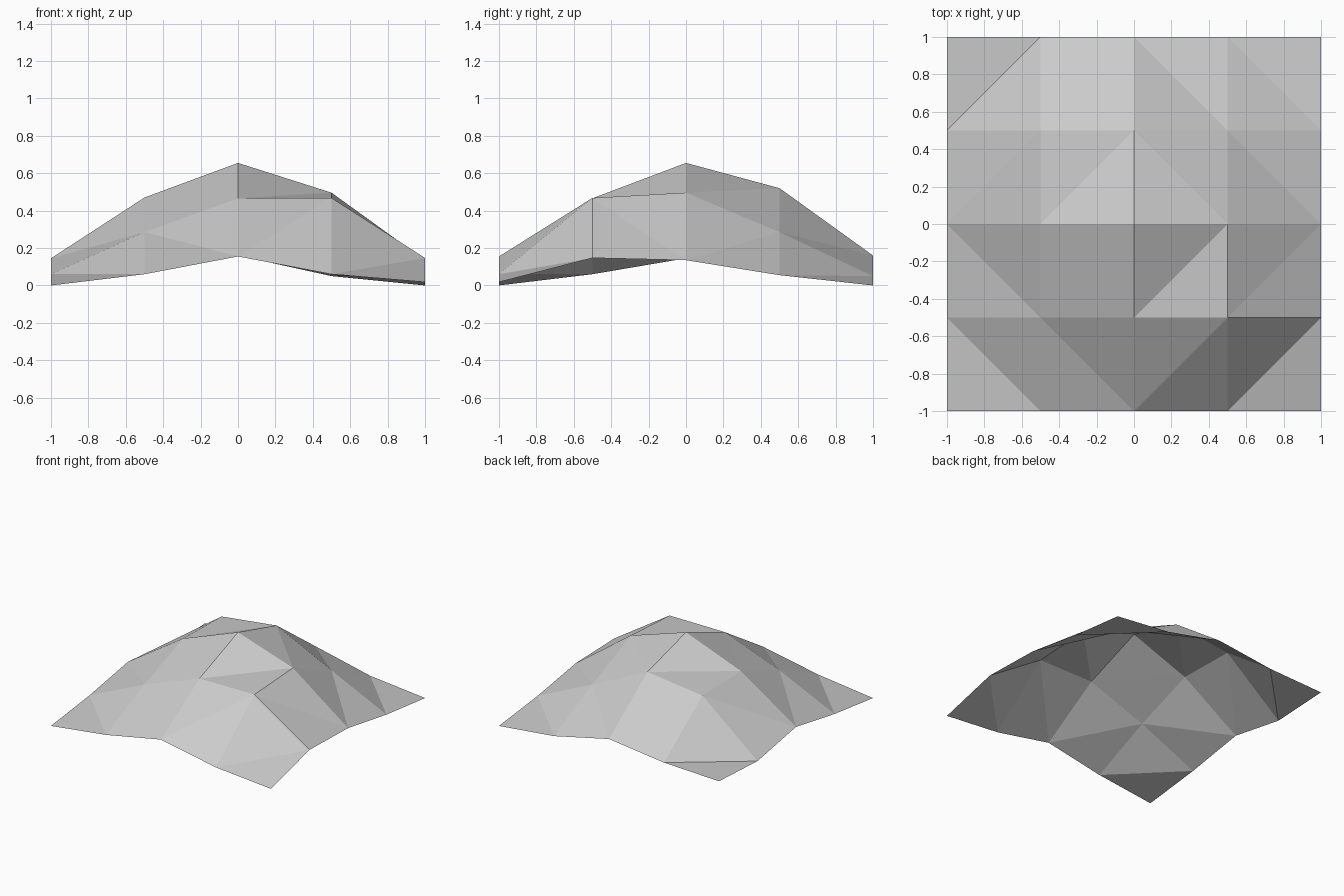
import bpy
import bmesh

cube = bpy.data.objects.get("Cube")
if cube:
    bpy.data.objects.remove(cube, do_unlink=True)

# Plain grey for the whole hill
grey = bpy.data.materials.new("light_grey")
grey.use_nodes = True
colour = (0.6, 0.6, 0.6, 1.0)
grey.diffuse_color = colour
grey.node_tree.nodes["Principled BSDF"].inputs["Base Color"].default_value = colour

# Heights of the grid points, front row first, each row from -x to +x
HEIGHTS = [
    (0.00, 0.06, 0.155, 0.06, 0.018),
    (0.06, 0.285, 0.466, 0.468, 0.147),
    (0.145, 0.47, 0.655, 0.496, 0.135),
    (0.055, 0.46, 0.52, 0.285, 0.055),
    (0.08, 0.10, 0.16, 0.05, 0.00),
]


def grid_index(value):
    return round((value + 1) * 2)


# Hill: an open faceted sheet raised from a flat grid
bm = bmesh.new()
bmesh.ops.create_grid(bm, x_segments=4, y_segments=4, size=1)
for v in bm.verts:
    v.co.z = HEIGHTS[grid_index(v.co.y)][grid_index(v.co.x)]

# Split every cell so the creases form diamonds around the peak
for face in list(bm.faces):
    centre = face.calc_center_median()
    slope = -1 if centre.x * centre.y > 0 else 1
    ends = [v for v in face.verts
            if (v.co.x - centre.x) * (v.co.y - centre.y) * slope > 0]
    bmesh.utils.face_split(face, ends[0], ends[1])

bmesh.ops.recalc_face_normals(bm, faces=bm.faces)
bm.normal_update()
if sum(f.normal.z for f in bm.faces) < 0:
    bmesh.ops.reverse_faces(bm, faces=bm.faces)

mesh = bpy.data.meshes.new("hill")
bm.to_mesh(mesh)
bm.free()
mesh.materials.append(grey)
hill = bpy.data.objects.new("hill", mesh)
bpy.context.collection.objects.link(hill)
